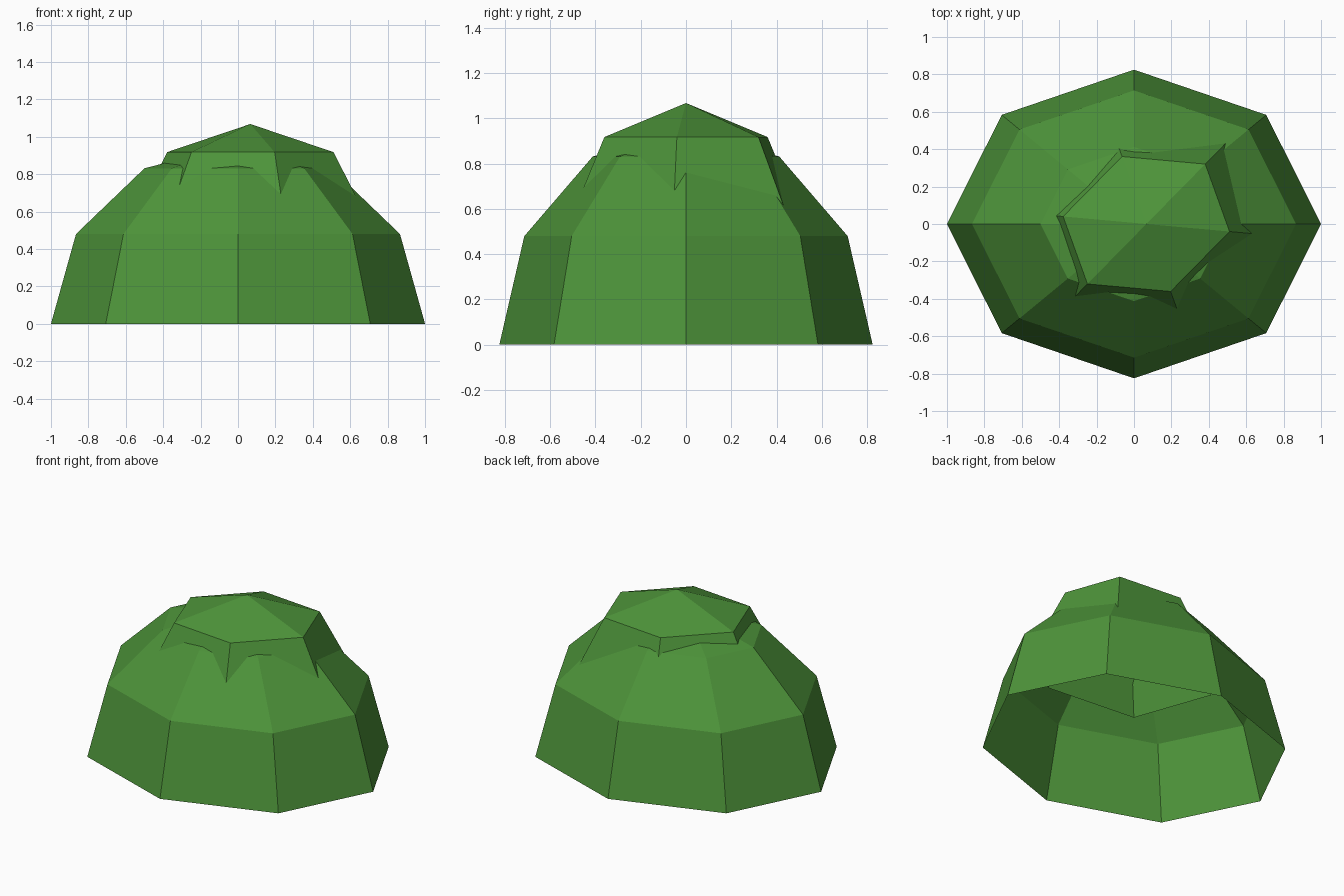
import bpy, bmesh, math
from mathutils import Vector

if "Cube" in bpy.data.objects:
    bpy.data.objects.remove(bpy.data.objects["Cube"])

leaf = bpy.data.materials.new("leaf green")
leaf.diffuse_color = (0.075, 0.296, 0.042, 1)
leaf.use_nodes = True
leaf.node_tree.nodes["Principled BSDF"].inputs["Base Color"].default_value = leaf.diffuse_color


def dome(name, sides, rings, centre, u, v, height):
    """Open half ellipsoid with base axes u and v, flat shaded."""
    c, u, v = Vector(centre), Vector(u), Vector(v)
    bm = bmesh.new()
    levels = []
    for r in range(rings):
        lat = math.pi / 2 * r / rings
        ring = []
        for s in range(sides):
            a = math.tau * s / sides
            p = c + (u * math.cos(a) + v * math.sin(a)) * math.cos(lat)
            p.z += height * math.sin(lat)
            ring.append(bm.verts.new(p))
        levels.append(ring)
    apex = bm.verts.new(c + Vector((0, 0, height)))
    for s in range(sides):
        t = (s + 1) % sides
        for low, high in zip(levels, levels[1:]):
            bm.faces.new((low[s], low[t], high[t], high[s]))
        bm.faces.new((levels[-1][s], levels[-1][t], apex))
    mesh = bpy.data.meshes.new(name)
    bm.to_mesh(mesh)
    bm.free()
    mesh.materials.append(leaf)
    obj = bpy.data.objects.new(name, mesh)
    bpy.context.collection.objects.link(obj)
    return obj


# Wide eight-sided lower foliage
dome("lower_foliage", 8, 3, (0, 0, 0), (1, 0, 0), (0, 0.825, 0), 0.96)
# Smaller, turned six-sided clump sunk into the top
dome("upper_foliage", 6, 2, (0.066, 0, 0.555), (0.629, -0.057, 0), (0.151, 0.556, 0), 0.513)
